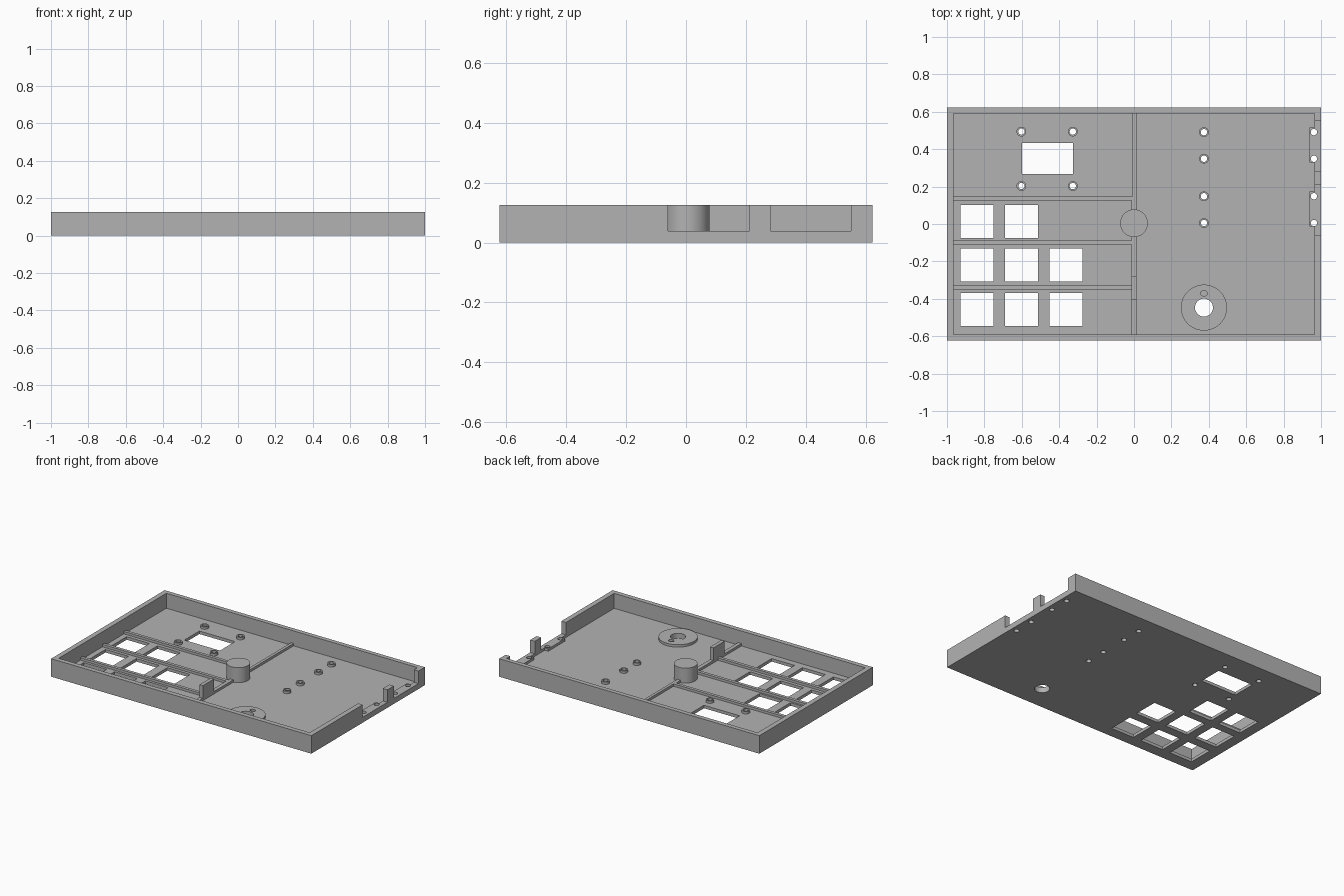
import bpy, bmesh, math
from mathutils import Matrix, Vector

if "Cube" in bpy.data.objects:
    bpy.data.objects.remove(bpy.data.objects["Cube"])

FLOOR, LOW, TOP = 0.021, 0.038, 0.125   # floor, raised details, wall top
HOLE_R = 0.017

grey = bpy.data.materials.new("grey plastic")
grey.diffuse_color = (0.45, 0.45, 0.45, 1)
grey.use_nodes = True
grey.node_tree.nodes["Principled BSDF"].inputs["Base Color"].default_value = grey.diffuse_color


def add_box(bm, x0, x1, y0, y1, z0, z1):
    m = Matrix.Translation(((x0 + x1) / 2, (y0 + y1) / 2, (z0 + z1) / 2))
    bmesh.ops.create_cube(bm, size=1, matrix=m @ Matrix.Diagonal((x1 - x0, y1 - y0, z1 - z0, 1)))


def add_rod(bm, x, y, r, z0, z1, n=32, squash=1):
    m = Matrix.Translation((x, y, (z0 + z1) / 2)) @ Matrix.Diagonal((1, squash, 1, 1))
    bmesh.ops.create_cone(bm, cap_ends=True, segments=n, radius1=r, radius2=r, depth=z1 - z0, matrix=m)


def finish(name, bm):
    me = bpy.data.meshes.new(name)
    bm.to_mesh(me)
    bm.free()
    ob = bpy.data.objects.new(name, me)
    bpy.context.collection.objects.link(ob)
    me.materials.append(grey)
    return ob


def cut(ob, bm):
    """Subtract the cutter mesh, apply, and remove the cutter."""
    cutter = finish("cutter", bm)
    cutter.hide_render = True
    mod = ob.modifiers.new("cut", "BOOLEAN")
    mod.operation, mod.solver, mod.object = "DIFFERENCE", "EXACT", cutter
    bpy.context.view_layer.objects.active = ob
    bpy.ops.object.modifier_apply(modifier=mod.name)
    bpy.data.objects.remove(cutter)


def box(name, *dims):
    bm = bmesh.new()
    add_box(bm, *dims)
    return finish(name, bm)


rows = (0.491, 0.349, 0.148, 0.005)
screen_mounts = [(x, y) for x in (-0.602, -0.327) for y in (0.494, 0.203)]
board_mounts = [(0.374, y) for y in rows]
edge_holes = [(0.962, y) for y in rows]
dial = (0.374, -0.447)

# Tray: solid block, hollowed inside
tray = box("tray", -1, 1, -0.623, 0.623, 0, TOP)
bm = bmesh.new()
add_box(bm, -0.965, 0.965, -0.59, 0.592, FLOOR, 0.3)
cut(tray, bm)

# Two connector openings in the right wall
bm = bmesh.new()
for y0, y1 in ((-0.06, 0.212), (0.282, 0.552)):
    add_box(bm, 0.95, 1.1, y0, y1, LOW, 0.3)
cut(tray, bm)

# Key openings, screen window, dial hole and screw holes in the floor
bm = bmesh.new()
for j, y in enumerate((0.013, -0.219, -0.458)):
    for i in range(2 if j == 0 else 3):
        x = -0.8385 + 0.237 * i
        add_box(bm, x - 0.088, x + 0.088, y - 0.088, y + 0.088, -0.1, 0.1)
add_box(bm, -0.6, -0.326, 0.268, 0.433, -0.1, 0.1)
add_rod(bm, *dial, 0.048, -0.1, 0.1, 48)
for x, y in screen_mounts + board_mounts + edge_holes:
    add_rod(bm, x, y, HOLE_R, -0.1, 0.1, 24)
cut(tray, bm)

# Ledges beside the connector openings
for k, (y0, y1) in enumerate(((-0.013, 0.173), (0.33, 0.516))):
    ledge = box(f"connector_ledge_{k + 1}", 0.938, 0.965, y0, y1, FLOOR, LOW)
    bm = bmesh.new()
    for x, y in edge_holes:
        add_rod(bm, x, y, HOLE_R, -0.1, 0.1, 24)
    cut(ledge, bm)

# Screw standoffs
for k, (x, y) in enumerate(screen_mounts + board_mounts):
    bm = bmesh.new()
    add_rod(bm, x, y, 0.026, FLOOR, LOW, 24)
    mount = finish(f"standoff_{k + 1}", bm)
    bm = bmesh.new()
    add_rod(bm, x, y, HOLE_R, -0.1, 0.1, 24)
    cut(mount, bm)

# Dial boss with a through hole and a small locating recess
bm = bmesh.new()
add_rod(bm, *dial, 0.123, FLOOR, LOW, 64)
boss = finish("dial_boss", bm)
bm = bmesh.new()
add_rod(bm, *dial, 0.048, -0.1, 0.1, 48)
add_rod(bm, dial[0], dial[1] + 0.076, 0.019, -0.1, 0.1, 24, 0.75)
cut(boss, bm)

# Stiffening ribs between the key rows and down the middle
for k, y in enumerate((0.136, -0.099, -0.341)):
    box(f"row_rib_{k + 1}", -0.965, -0.013, y - 0.011, y + 0.011, FLOOR, LOW)
box("middle_rib_front", -0.013, 0.013, -0.59, 0.147, FLOOR, LOW)
box("middle_rib_back", -0.007, 0.013, 0.147, 0.592, FLOOR, LOW)

# Full-height support tab and round post
box("support_tab", -0.013, 0.013, -0.405, -0.282, LOW, TOP)
bm = bmesh.new()
add_rod(bm, 0, 0.004, 0.074, FLOOR, TOP, 64)
finish("centre_post", bm)

# Smooth only the round walls
for ob in bpy.context.scene.objects:
    ob.select_set(True)
bpy.ops.object.shade_smooth_by_angle(angle=math.radians(30))
